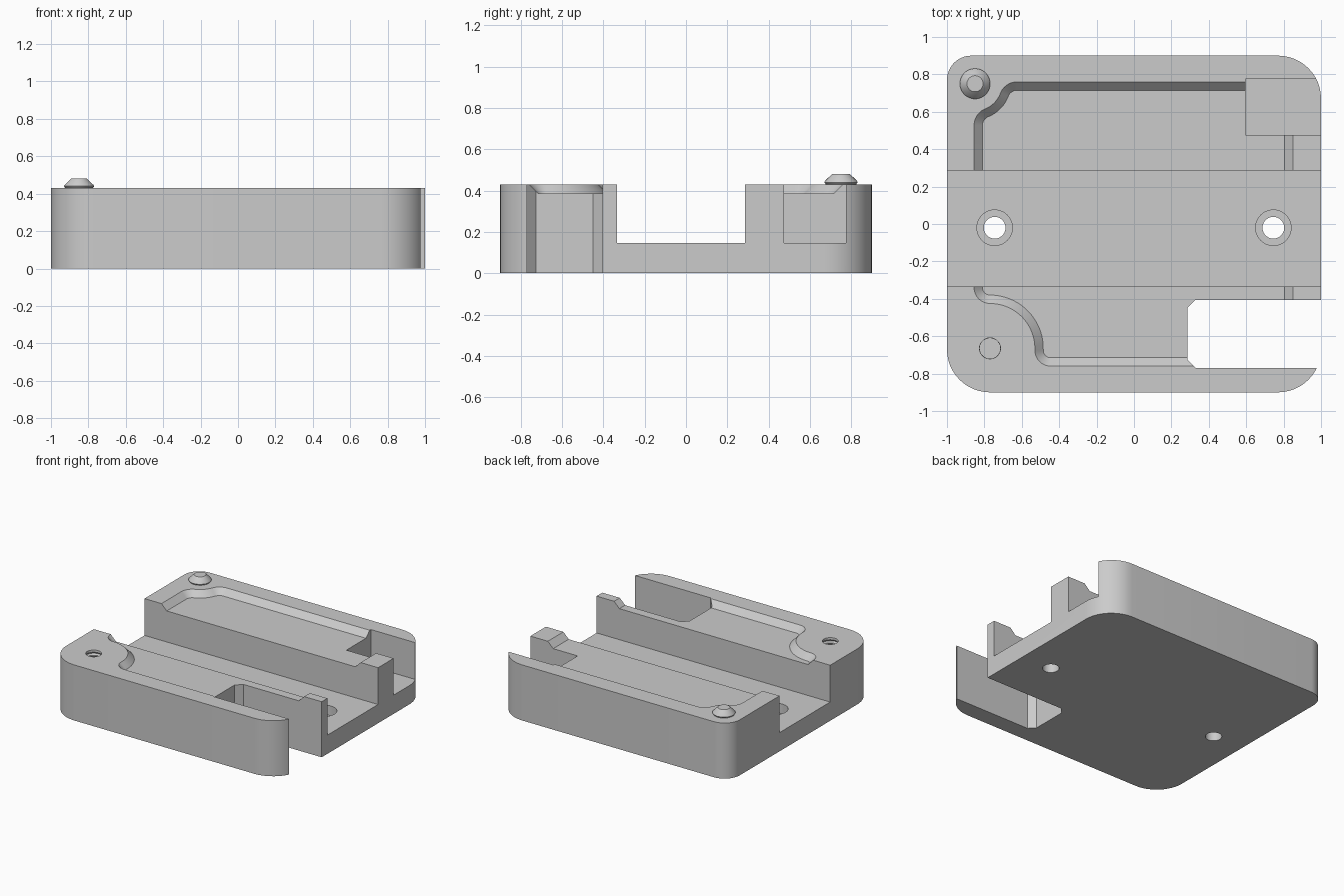
import bpy
import bmesh
from math import sin, cos, radians, sqrt, atan2, degrees

cube = bpy.data.objects.get("Cube")
if cube:
    bpy.data.objects.remove(cube, do_unlink=True)

grey = bpy.data.materials.new("machined grey")
grey.use_nodes = True
COLOUR = (0.6, 0.6, 0.6, 1)
grey.diffuse_color = COLOUR
grey.node_tree.nodes["Principled BSDF"].inputs["Base Color"].default_value = COLOUR

TOP, FLOOR, POCKET = 0.43, 0.145, 0.385


def arc(cx, cy, r, a0, a1, n=12):
    angles = [radians(a0 + (a1 - a0) * i / n) for i in range(n + 1)]
    return [(cx + r * cos(a), cy + r * sin(a)) for a in angles]


def loft(name, rings):
    """Solid from a stack of (outline, height) rings with equal point counts."""
    bm = bmesh.new()
    loops = [[bm.verts.new((x, y, z)) for x, y in pts] for pts, z in rings]
    n = len(loops[0])
    for low, high in zip(loops, loops[1:]):
        for i in range(n):
            j = (i + 1) % n
            bm.faces.new((low[i], low[j], high[j], high[i]))
    bm.faces.new(loops[0][::-1])
    bm.faces.new(loops[-1])
    bmesh.ops.recalc_face_normals(bm, faces=bm.faces)
    mesh = bpy.data.meshes.new(name)
    bm.to_mesh(mesh)
    bm.free()
    mesh.materials.append(grey)
    obj = bpy.data.objects.new(name, mesh)
    bpy.context.collection.objects.link(obj)
    return obj


def turned(name, x, y, profile):
    """Round solid from (radius, height) pairs."""
    return loft(name, [(arc(x, y, r, 0, 360, 48)[:-1], z) for r, z in profile])


def box(name, x0, x1, y0, y1, z0, z1):
    pts = [(x0, y0), (x1, y0), (x1, y1), (x0, y1)]
    return loft(name, [(pts, z0), (pts, z1)])


def cut(target, cutter):
    cutter.hide_render = True
    mod = target.modifiers.new("cut", "BOOLEAN")
    mod.operation = "DIFFERENCE"
    mod.solver = "EXACT"
    mod.object = cutter
    bpy.context.view_layer.objects.active = target
    bpy.ops.object.modifier_apply(modifier=mod.name)
    bpy.data.objects.remove(cutter, do_unlink=True)


def smooth(obj):
    bpy.ops.object.select_all(action="DESELECT")
    obj.select_set(True)
    bpy.context.view_layer.objects.active = obj
    bpy.ops.object.shade_smooth_by_angle(angle=radians(25))


# Block with rounded corners, the back right-hand one of the peg tighter
R, r = 0.23, 0.13
outline = (arc(1 - R, 0.9 - R, R, 0, 90) + arc(-1 + r, 0.9 - r, r, 90, 180)
           + arc(-1 + R, -0.9 + R, R, 180, 270) + arc(1 - R, -0.9 + R, R, 270, 360))
body = loft("body", [(outline, 0), (outline, TOP)])

# Shallow pocket, skirting the peg and the screw hole, with a sloped wall
PEG, SCREW = (-0.85, 0.75), (-0.77, -0.665)
LEFT, EDGE, BOSS, FIL = -0.81, 0.715, 0.19, 0.05


def pocket_outline(o):
    reach = BOSS + FIL
    side_x = LEFT + FIL
    side_y = PEG[1] - sqrt(reach ** 2 - (side_x - PEG[0]) ** 2)
    back_y = EDGE - FIL
    back_x = PEG[0] + sqrt(reach ** 2 - (back_y - PEG[1]) ** 2)
    a = degrees(atan2(PEG[1] - back_y, PEG[0] - back_x))
    b = degrees(atan2(PEG[1] - side_y, PEG[0] - side_x))
    pts = [(0.805 + o, -EDGE - o), (0.805 + o, EDGE + o)]
    pts += arc(back_x, back_y, FIL + o, 90, a)
    pts += arc(*PEG, BOSS - o, a - 180, b - 180)[1:-1]
    pts += arc(side_x, side_y, FIL + o, b, 180)
    pts += arc(SCREW[0], -0.34, 0.04 + o, 180, 270)
    pts += arc(*SCREW, 0.285 - o, 90, 0, 20)[1:-1]
    pts += arc(-0.445, -0.675, 0.04 + o, 180, 270)
    return pts


slope_top = TOP + 0.01
cut(body, loft("pocket_cutter", [(pocket_outline(0), POCKET),
                                 (pocket_outline(slope_top - POCKET), slope_top)]))

# Cross channel and the back corner recess
cut(body, box("channel_cutter", -1.1, 1.1, -0.335, 0.285, FLOOR, 1))
cut(body, box("recess_cutter", 0.595, 1.1, 0.475, 0.775, FLOOR, 1))

# Through slot with chamfered inner corners
c = 0.045
slot = [(0.285, -0.77 + c), (0.285 + c, -0.77), (1.1, -0.77),
        (1.1, -0.405), (0.285 + c, -0.405), (0.285, -0.405 - c)]
cut(body, loft("slot_cutter", [(slot, -0.1), (slot, 1)]))

# Counterbored mounting holes
for x in (-0.745, 0.745):
    cut(body, turned("mount_cutter", x, -0.02,
                     [(0.058, -0.1), (0.058, 0.07), (0.095, 0.07), (0.095, 0.3)]))

# Blind screw hole with thread grooves
thread = [(0.055, 0.1)]
z = 0.12
while z < TOP - 0.03:
    thread += [(0.055, z), (0.064, z + 0.012), (0.055, z + 0.024)]
    z += 0.03
thread.append((0.06, TOP + 0.05))
cut(body, turned("screw_cutter", *SCREW, thread))
smooth(body)

# Locating peg with a tapered head
peg = turned("locating_peg", *PEG, [(0.075, TOP - 0.01), (0.075, TOP + 0.002),
                                    (0.081, TOP + 0.01), (0.078, TOP + 0.016),
                                    (0.043, TOP + 0.05)])
smooth(peg)
